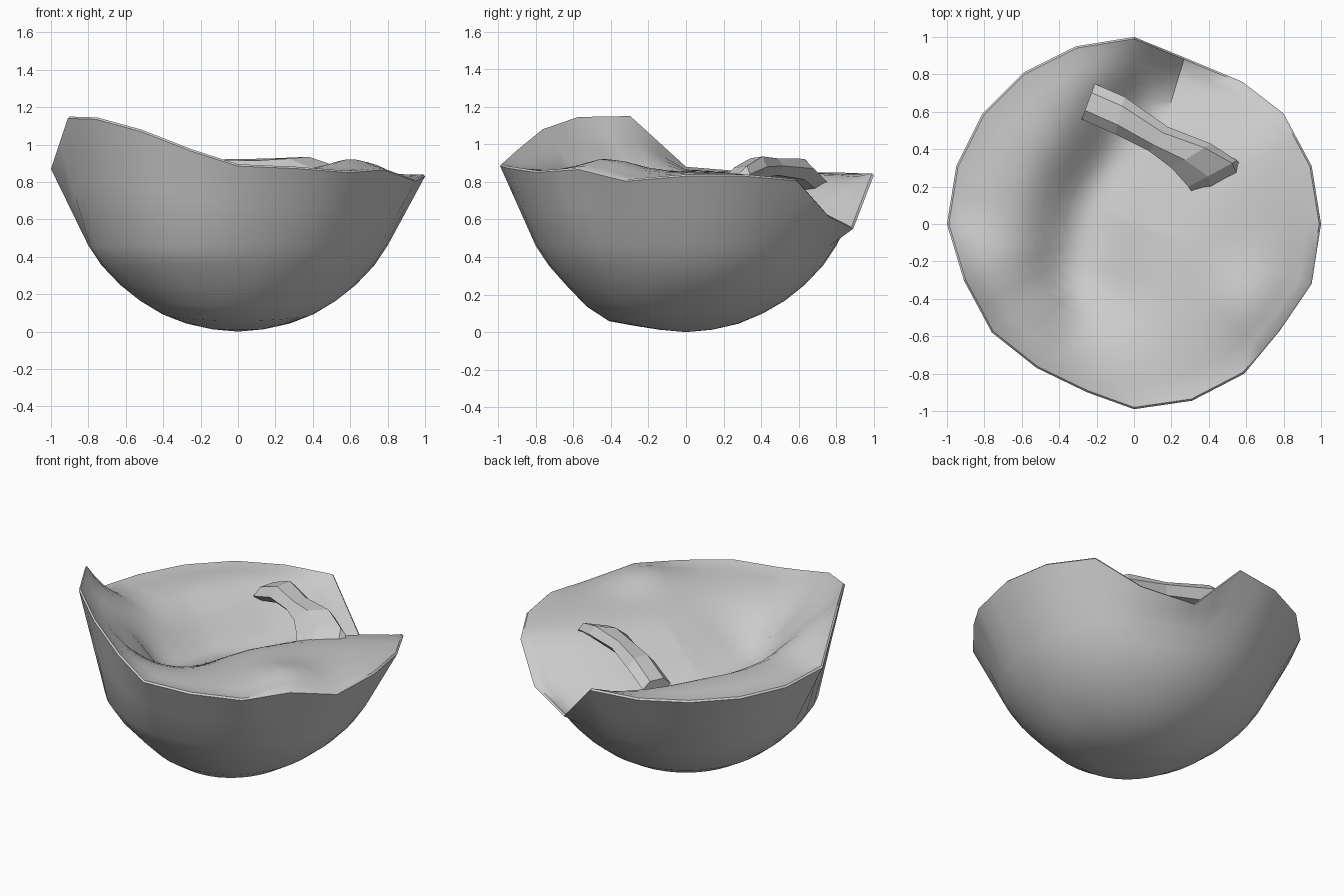
import bpy, bmesh, math
from mathutils import Vector as V

if "Cube" in bpy.data.objects:
    bpy.data.objects.remove(bpy.data.objects["Cube"])

# Broken rim: x, y, z counter-clockwise from +x, every 18 degrees
RIM = [(1, 0, .83), (.95, .31, .83), (.8, .59, .805), (.58, .76, .615), (.27, .89, .55),
       (0, 1, .835), (-.31, .95, .835), (-.59, .81, .84), (-.81, .59, .84), (-.95, .31, .845),
       (-1, 0, .87), (-.91, -.3, 1.14), (-.76, -.58, 1.135), (-.52, -.77, 1.07), (-.25, -.9, .965),
       (0, -.99, .885), (.31, -.945, .872), (.59, -.8, .85), (.78, -.57, .865), (.95, -.32, .803)]
rim = []
for i, p in enumerate(RIM):
    a, b = V(p), V(RIM[(i + 1) % len(RIM)])
    rim += [a, (a + b) / 2]

# Valley running across the inside towards the notch
VALLEY = [V((-.32, -.22)), V((-.24, .1)), V((-.02, .5)), V((.27, .89))]


def surface(p, t):
    """Inner height along a spoke ending at rim point p, t = 0 centre .. 1 rim."""
    q = V((p.x * t, p.y * t))
    best, side = 9, 1
    for a, b in zip(VALLEY, VALLEY[1:]):
        d = b - a
        k = max(0, min(1, (q - a).dot(d) / d.length_squared))
        dist = (q - a - d * k).length
        if dist < best:
            best, side = dist, d.x * (q.y - a.y) - d.y * (q.x - a.x)
    width = .24 if side > 0 else .36
    depth = .25 + .05 * max(0, min(1, (q.y + .2) * 2))
    z = .86 + (p.z - .86) * t ** 4
    z -= depth * math.exp(-(best / width) ** 2) * (1 - t ** 6)
    bump = (q - V((.66, -.42))).length
    return V((q.x, q.y, z + .075 * math.exp(-(bump / .22) ** 2) * (1 - t ** 8)))


def loft(name, rings, tips=None):
    """Skin closed rings; ends are fans to the tips, or flat caps."""
    n = len(rings[0])
    verts = [v for r in rings for v in r]
    last = len(verts) - n
    faces = [(r + i, r + (i + 1) % n, r + n + (i + 1) % n, r + n + i)
             for r in range(0, last, n) for i in range(n)]
    if tips:
        k = len(verts)
        verts += tips
        faces += [((i + 1) % n, i, k) for i in range(n)]
        faces += [(last + i, last + (i + 1) % n, k + 1) for i in range(n)]
    else:
        faces += [tuple(reversed(range(n))), tuple(range(last, last + n))]
    me = bpy.data.meshes.new(name)
    me.from_pydata([tuple(v) for v in verts], [], faces)
    bm = bmesh.new()
    bm.from_mesh(me)
    bmesh.ops.recalc_face_normals(bm, faces=bm.faces)
    bm.to_mesh(me)
    bm.free()
    ob = bpy.data.objects.new(name, me)
    bpy.context.collection.objects.link(ob)
    return ob


# Shell: rounded outside (a little flatter at the front), thin lip, uneven filled inside
PROFILE = [(.14, .013), (.28, .045), (.41, .1), (.53, .17), (.63, .25), (.73, .355), (.8, .46)]
rings = []
for r, z in PROFILE:
    dirs = [p.xy.normalized() for p in rim]
    sag = .045 * math.exp(-((r - .45) / .14) ** 2)
    rings.append([V((d.x * r, d.y * r, z - sag * max(0, -d.y))) for d in dirs])
rings.append([(a + p) / 2 for a, p in zip(rings[-1], rim)])
rings.append(rim)
rings.append([V((p.x * .99, p.y * .99, p.z + .01)) for p in rim])
for k in range(1, 16):
    rings.append([surface(p, .99 * (1 - k / 16)) for p in rim])
shell = loft("broken_shell", rings, [V((0, 0, 0)), surface(rim[0], 0)])
bpy.context.view_layer.objects.active = shell
shell.select_set(True)
bpy.ops.object.shade_smooth_by_angle(angle=math.radians(40))

# Bent six-sided bar: left edge, right edge, half thickness
BAR = [((-.21, .75, .8), (-.28, .56, .79), (0, 0, .045)),
       ((-.05, .68, .87), (-.1, .48, .86), (0, 0, .055)),
       ((.18, .52, .885), (.08, .39, .865), (0, 0, .045)),
       ((.41, .43, .88), (.2, .3, .86), (.02, .01, .06)),
       ((.55, .34, .84), (.29, .2, .82), (.04, .02, .05)),
       ((.63, .25, .74), (.34, .13, .74), (.03, -.04, 0)),
       ((.63, .24, .62), (.34, .12, .62), (.03, -.04, 0))]
sections = []
for l, r, u in BAR:
    l, r, u = V(l), V(r), V(u)
    a, b = l.lerp(r, .25), l.lerp(r, .75)
    sections.append([l, a + u, b + u, r, b - u, a - u])
loft("bent_bar", sections)
